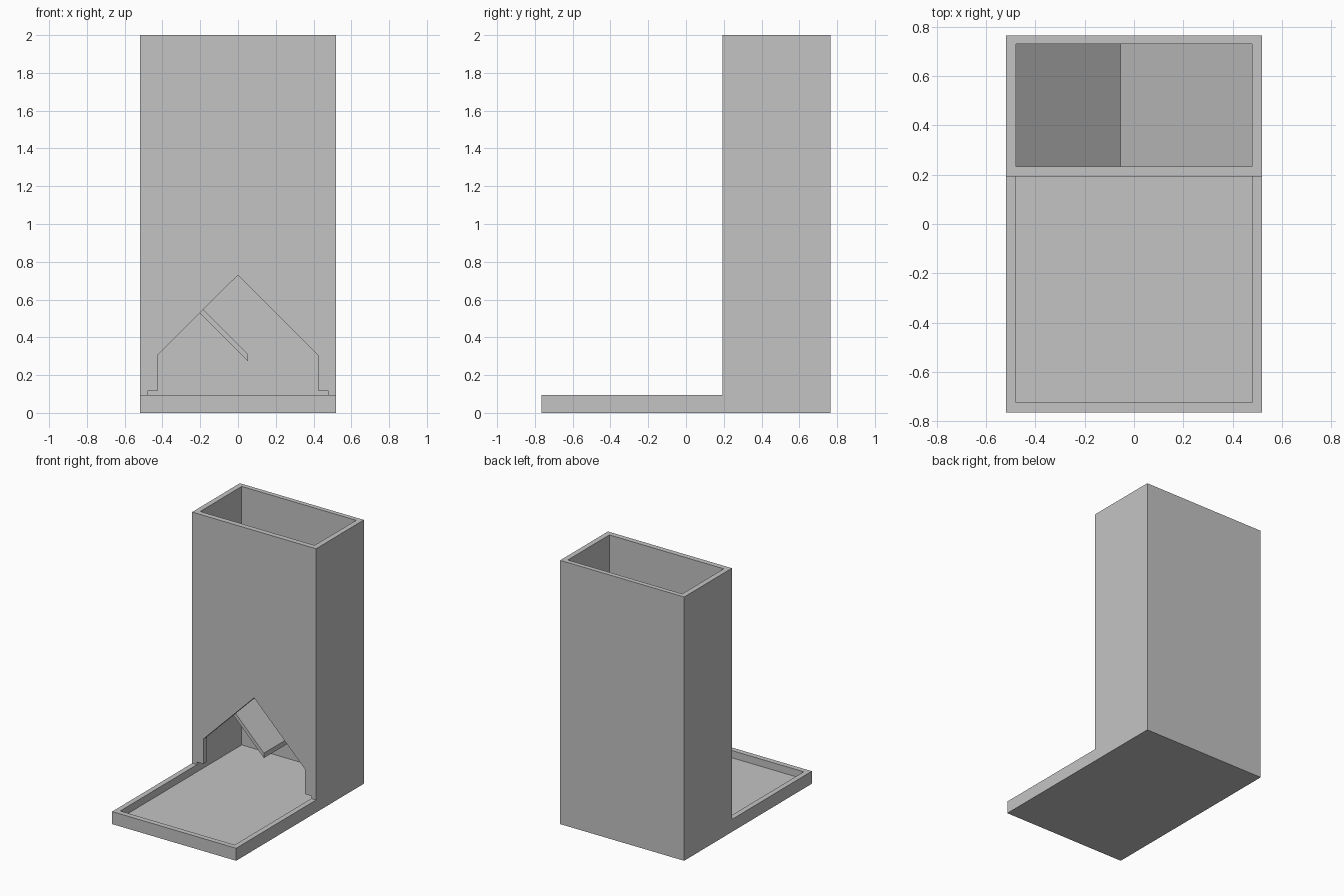
import bpy
import bmesh
from mathutils import Vector

cube = bpy.data.objects.get("Cube")
if cube:
    bpy.data.objects.remove(cube, do_unlink=True)

GREY = (0.55, 0.55, 0.55, 1.0)
mat = bpy.data.materials.new("light grey")
mat.use_nodes = True
mat.diffuse_color = GREY
mat.node_tree.nodes["Principled BSDF"].inputs["Base Color"].default_value = GREY

# Main dimensions
HALF_W, HALF_D, HEIGHT = 0.52, 0.765, 2.0
WALL, FLOOR, RIM = 0.04, 0.04, 0.095
TOWER_FRONT = 0.193
IN_W, IN_BACK = HALF_W - WALL, HALF_D - WALL + 0.005
IN_FRONT = TOWER_FRONT + WALL


def prism(name, profile, place, start, end):
    """Extrude a 2D profile from start to end; place maps (a, b, t) to 3D."""
    bm = bmesh.new()
    face = bm.faces.new([bm.verts.new(place(a, b, start)) for a, b in profile])
    moved = bmesh.ops.extrude_face_region(bm, geom=[face])["geom"]
    shift = Vector(place(0, 0, end)) - Vector(place(0, 0, start))
    bmesh.ops.translate(bm, vec=shift,
                        verts=[v for v in moved if isinstance(v, bmesh.types.BMVert)])
    bmesh.ops.recalc_face_normals(bm, faces=bm.faces)
    mesh = bpy.data.meshes.new(name)
    bm.to_mesh(mesh)
    bm.free()
    mesh.materials.append(mat)
    obj = bpy.data.objects.new(name, mesh)
    bpy.context.collection.objects.link(obj)
    return obj


def along_x(a, b, t):
    return (t, a, b)


def along_y(a, b, t):
    return (a, t, b)


def rect(a0, a1, b0, b1):
    return [(a0, b0), (a1, b0), (a1, b1), (a0, b1)]


def cut(target, cutter):
    cutter.hide_render = True
    mod = target.modifiers.new("cut", "BOOLEAN")
    mod.operation = "DIFFERENCE"
    mod.solver = "EXACT"
    mod.object = cutter
    bpy.context.view_layer.objects.active = target
    bpy.ops.object.modifier_apply(modifier=mod.name)
    bpy.data.objects.remove(cutter, do_unlink=True)


# L-shaped body: tall hopper with a low tray in front
body = prism("hopper_and_tray",
             [(-HALF_D, 0), (HALF_D, 0), (HALF_D, HEIGHT), (TOWER_FRONT, HEIGHT),
              (TOWER_FRONT, RIM), (-HALF_D, RIM)],
             along_x, -HALF_W, HALF_W)

# Hollow shaft, tray recess with its slot under the front wall
cut(body, prism("shaft_cutter", rect(IN_FRONT, IN_BACK, FLOOR, HEIGHT + 0.1),
                along_x, -IN_W, IN_W))
cut(body, prism("tray_cutter", rect(-HALF_D + WALL, IN_BACK, FLOOR, 0.115),
                along_x, -IN_W, IN_W))

# Gabled opening in the front wall
half_door = 0.425
cut(body, prism("door_cutter",
                [(-half_door, 0.08), (half_door, 0.08), (half_door, 0.305),
                 (0, 0.73), (-half_door, 0.305)],
                along_y, TOWER_FRONT - 0.05, IN_FRONT + 0.05))

# Sloping baffles, alternating from side to side inside the shaft
TIP, THICK = 0.054, 0.037
for name, side, tip_z in (("lower_baffle", -1, 0.31), ("upper_baffle", 1, 0.83)):
    run = IN_W + TIP
    prism(name,
          [(-side * TIP, tip_z - THICK), (-side * TIP, tip_z),
           (side * IN_W, tip_z + run), (side * IN_W, tip_z + run - THICK)],
          along_y, IN_FRONT, IN_BACK)
